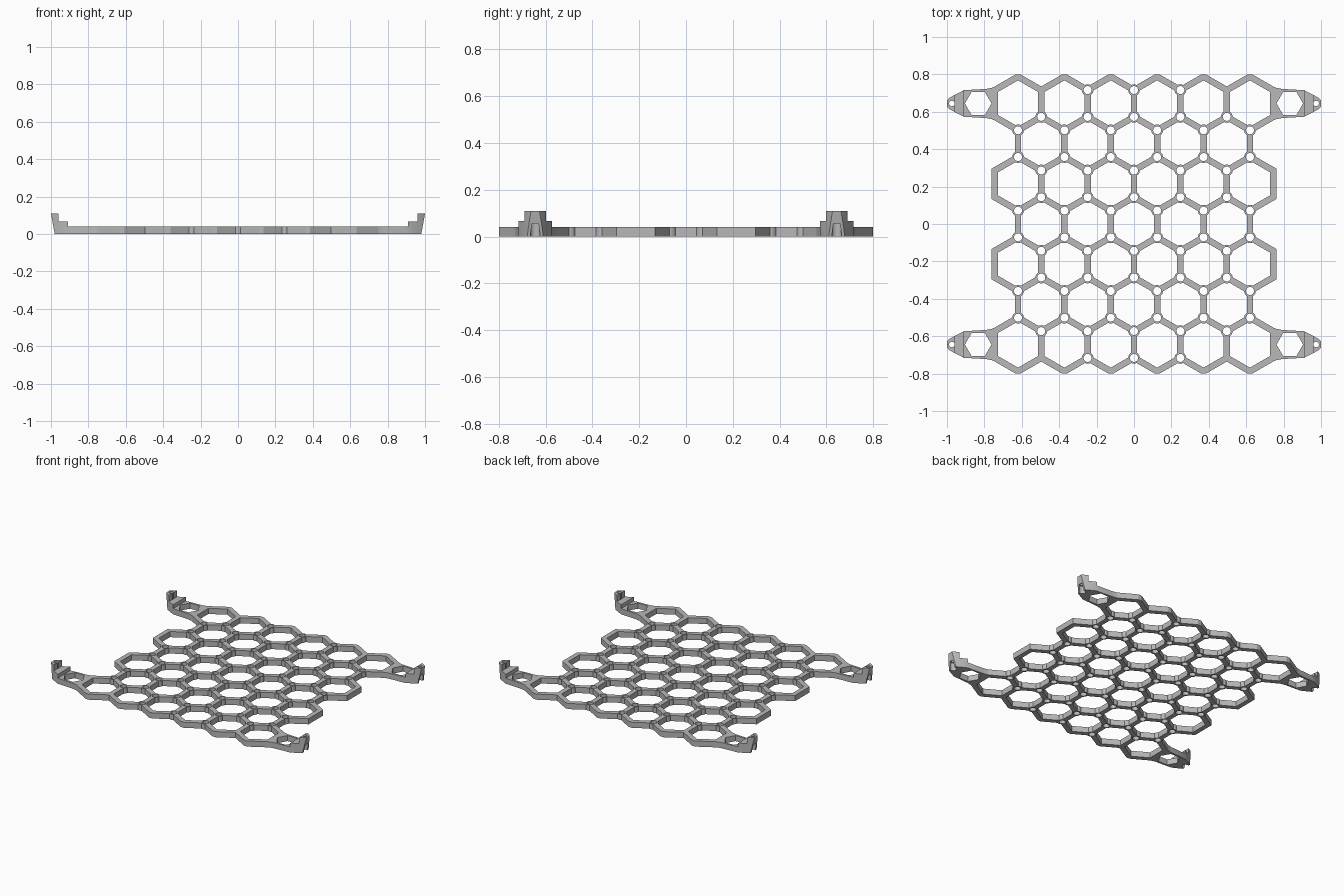
import bpy, bmesh, math
from mathutils import Vector, Matrix

cube = bpy.data.objects.get("Cube")
if cube:
    bpy.data.objects.remove(cube, do_unlink=True)

PITCH = 0.248                      # spacing of cells
RADIUS = PITCH / math.sqrt(3)      # corner radius of a cell
ROW = PITCH * math.sqrt(3) / 2
HALF = 0.017                       # half the strut width
BOSS, BORE = 0.031, 0.0215
THICK = 0.04
TIP_Y = 0.80
EAR_Y = 3 * ROW

grey = bpy.data.materials.new("grey plastic")
grey.use_nodes = True
grey.diffuse_color = (0.48, 0.48, 0.48, 1)
grey.node_tree.nodes["Principled BSDF"].inputs["Base Color"].default_value = grey.diffuse_color


def ngon(x, y, r, n, turn=0.0):
    return [Vector((x + r * math.cos(turn + math.tau * i / n),
                    y + r * math.sin(turn + math.tau * i / n))) for i in range(n)]


def prism(name, loops, z0, z1):
    """Extrude an outline with holes from z0 to z1."""
    bm = bmesh.new()
    for pts in loops:
        vs = [bm.verts.new((p[0], p[1], z0)) for p in pts]
        for a, b in zip(vs, vs[1:] + vs[:1]):
            bm.edges.new((a, b))
    bmesh.ops.triangle_fill(bm, use_beauty=True, edges=bm.edges[:], normal=(0, 0, 1))
    top = bmesh.ops.extrude_face_region(bm, geom=bm.faces[:], use_keep_orig=True)["geom"]
    bmesh.ops.translate(bm, vec=(0, 0, z1 - z0),
                        verts=[g for g in top if isinstance(g, bmesh.types.BMVert)])
    bmesh.ops.recalc_face_normals(bm, faces=bm.faces[:])
    mesh = bpy.data.meshes.new(name)
    bm.to_mesh(mesh)
    bm.free()
    mesh.materials.append(grey)
    ob = bpy.data.objects.new(name, mesh)
    bpy.context.collection.objects.link(ob)
    return ob


def is_boss(v):
    outer_pair = abs(v.co.y) > 0.7 and abs(v.co.x) > 0.4
    return len(v.link_edges) == 3 and not outer_pair


def offset_loop(verts):
    """Outline of the open space left of a loop, with rounded bosses."""
    out = []
    for i, v in enumerate(verts):
        p = v.co.xy
        d1 = (p - verts[i - 1].co.xy).normalized()
        d2 = (verts[(i + 1) % len(verts)].co.xy - p).normalized()
        n1, n2 = Vector((-d1.y, d1.x)), Vector((-d2.y, d2.x))
        outward = d1.x * d2.y - d1.y * d2.x < 0
        mitre = p + (n1 + n2).normalized() * HALF / math.cos(math.pi / 6)
        if is_boss(v) and not outward:
            along = math.sqrt(BOSS ** 2 - HALF ** 2)
            s, e = n1 * HALF - d1 * along, n2 * HALF + d2 * along
            out += [p + s.lerp(e, t / 6).normalized() * BOSS for t in range(7)]
        elif outward and abs(mitre.y) > TIP_Y:
            # blunt tips on the front and back edges
            y = math.copysign(TIP_Y, mitre.y)
            dx = math.copysign((abs(mitre.y) - TIP_Y) * math.sqrt(3), d1.x)
            out += [Vector((p.x - dx, y)), Vector((p.x + dx, y))]
        else:
            out.append(mitre)
    return out


# Honeycomb cells, alternating rows of six and five
grid = bmesh.new()
for row in range(-3, 4):
    count = 6 if row % 2 else 5
    for col in range(count):
        x = (col - (count - 1) / 2) * PITCH
        grid.faces.new([grid.verts.new((p.x, p.y, 0))
                        for p in ngon(x, row * ROW, RADIUS, 6, math.pi / 6)])
bmesh.ops.remove_doubles(grid, verts=grid.verts[:], dist=0.002)

# Perimeter, walked so that the open space lies on the left
follow = {}
for e in grid.edges:
    if e.is_boundary:
        loop = e.link_loops[0]
        follow[loop.link_loop_next.vert] = loop.vert
start = next(iter(follow))
rim, v = [start], follow[start]
while v != start:
    rim.append(v)
    v = follow[v]

loops = [offset_loop(rim)]
loops += [offset_loop(list(f.verts)) for f in grid.faces]
loops += [ngon(v.co.x, v.co.y, BORE, 20) for v in grid.verts if is_boss(v)]
frame = prism("honeycomb_frame", loops, 0, THICK)
grid.free()

# Corner ear: plan outline with a hexagonal window and a screw hole
side = [(0.735, 0.094), (0.76, 0.084), (0.79, 0.078), (0.91, 0.071),
        (0.96, 0.045), (0.985, 0.031), (1.0, 0.018)]
plan = [(x, EAR_Y - w) for x, w in side] + [(x, EAR_Y + w) for x, w in reversed(side)]
ear = prism("corner_ears", [plan, ngon(0.833, EAR_Y, 0.071, 6),
                            ngon(0.974, EAR_Y, 0.015, 16)], -0.05, 0.2)

# Stepped side profile and the recess under the screw hole
steps = [(0.7, 0), (0.98, 0), (1.0, 0.11), (0.96, 0.11), (0.96, 0.067),
         (0.91, 0.067), (0.91, THICK), (0.7, THICK)]
profile = prism("ear_profile_cutter", [steps], -0.15, 0.15)
profile.data.transform(Matrix.Translation((0, EAR_Y, 0)) @ Matrix.Rotation(math.pi / 2, 4, 'X'))
recess = prism("ear_recess_cutter", [ngon(0.973, EAR_Y, 0.022, 20)], -0.05, 0.055)

for cutter, op in ((profile, 'INTERSECT'), (recess, 'DIFFERENCE')):
    cutter.hide_render = True
    mod = ear.modifiers.new(cutter.name, 'BOOLEAN')
    mod.operation, mod.solver, mod.object = op, 'EXACT', cutter
mirror = ear.modifiers.new("four_corners", 'MIRROR')
mirror.use_axis = (True, True, False)
mirror.use_mirror_merge = False

bpy.context.view_layer.update()
shaped = bpy.data.meshes.new_from_object(
    ear.evaluated_get(bpy.context.evaluated_depsgraph_get()))
ear.modifiers.clear()
ear.data = shaped
for cutter in (profile, recess):
    bpy.data.objects.remove(cutter, do_unlink=True)

# Smooth bores and bosses, crisp edges elsewhere
bpy.ops.object.select_all(action='DESELECT')
for ob in (frame, ear):
    ob.select_set(True)
bpy.context.view_layer.objects.active = frame
bpy.ops.object.shade_smooth_by_angle(angle=math.radians(25))
